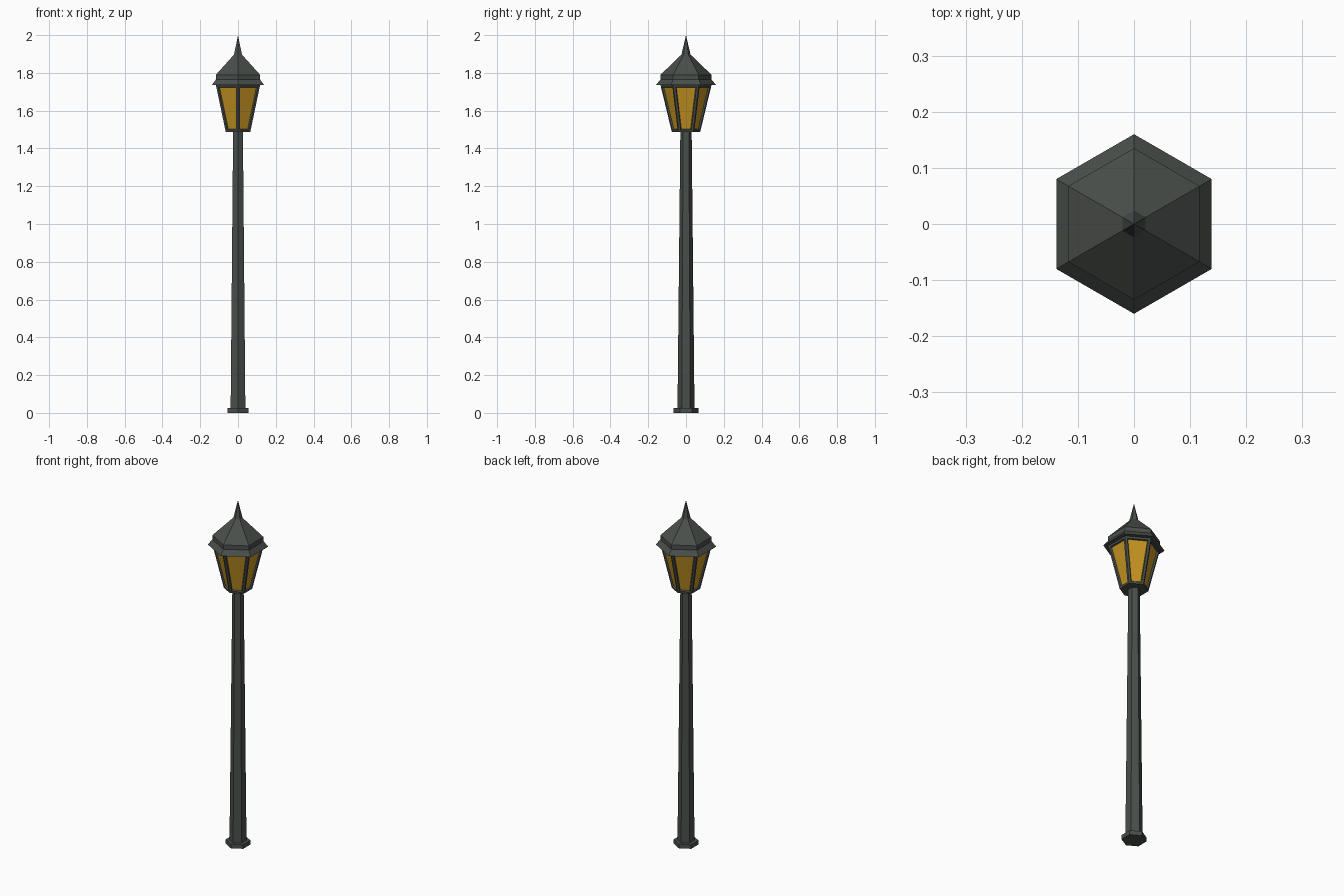
import bpy, bmesh, math

if "Cube" in bpy.data.objects:
    bpy.data.objects.remove(bpy.data.objects["Cube"])


def material(name, rgb):
    m = bpy.data.materials.new(name)
    m.diffuse_color = (*rgb, 1)
    m.use_nodes = True
    m.node_tree.nodes["Principled BSDF"].inputs["Base Color"].default_value = m.diffuse_color
    return m


iron = material("dark iron", (0.068, 0.078, 0.070))
amber = material("amber glass", (0.56, 0.30, 0.016))


def hex_lathe(name, profile, mats):
    """Stack six-sided rings (radius, z); radius 0 makes a point."""
    bm = bmesh.new()
    rings, sides = [], []
    for r, z in profile:
        n = 6 if r > 0 else 1
        rings.append([bm.verts.new((r * math.sin(i * math.pi / 3),
                                    r * math.cos(i * math.pi / 3), z)) for i in range(n)])
    for a, b in zip(rings, rings[1:]):
        for i in range(6):
            j = (i + 1) % 6
            top = [b[j], b[i]] if len(b) == 6 else [b[0]]
            sides.append(bm.faces.new([a[i], a[j]] + top))
    for ring in (rings[0], rings[-1]):
        if len(ring) == 6:
            bm.faces.new(ring)
    bmesh.ops.recalc_face_normals(bm, faces=bm.faces)
    # Recessed glass panes in the sides of the lantern
    if len(mats) > 1:
        bmesh.ops.inset_individual(bm, faces=sides, thickness=0.011, use_even_offset=True)
        bmesh.ops.inset_individual(bm, faces=sides, thickness=0.004, depth=-0.008,
                                   use_even_offset=True)
        for f in sides:
            f.material_index = 1
    me = bpy.data.meshes.new(name)
    bm.to_mesh(me)
    bm.free()
    for m in mats:
        me.materials.append(m)
    ob = bpy.data.objects.new(name, me)
    bpy.context.collection.objects.link(ob)
    return ob


# Foot plate and tapered pole
hex_lathe("foot_plate", [(0.065, 0), (0.065, 0.025)], [iron])
hex_lathe("pole", [(0.045, 0.025), (0.030, 1.487)], [iron])
# Lantern body with six panes
hex_lathe("lantern", [(0.075, 1.487), (0.135, 1.735)], [iron, amber])
# Flared eave, band, roof and spike
hex_lathe("roof", [(0.160, 1.735), (0.135, 1.765), (0.135, 1.79),
                   (0.024, 1.897), (0, 2.0)], [iron])
